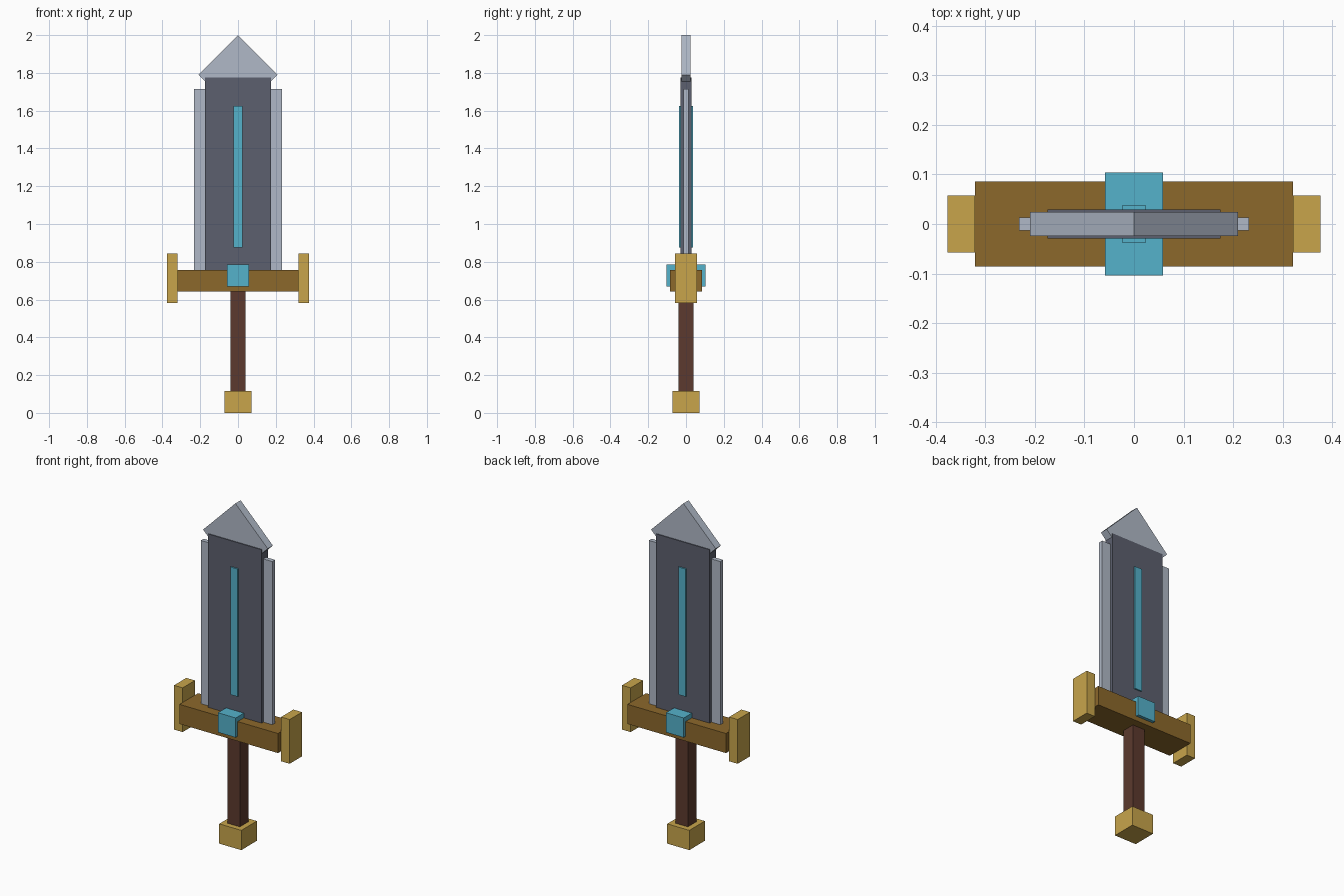
import bpy
import bmesh
from math import radians
from mathutils import Matrix, Vector

cube = bpy.data.objects.get("Cube")
if cube:
    bpy.data.objects.remove(cube, do_unlink=True)


def material(name, rgb):
    """Flat material from an 8-bit sRGB colour."""
    colour = [((c / 255 + 0.055) / 1.055) ** 2.4 for c in rgb] + [1]
    mat = bpy.data.materials.new(name)
    mat.use_nodes = True
    mat.diffuse_color = colour
    mat.node_tree.nodes["Principled BSDF"].inputs["Base Color"].default_value = colour
    return mat


gold = material("gold", (200, 165, 75))
bronze = material("bronze", (140, 104, 43))
leather = material("dark leather", (92, 58, 46))
steel = material("dark steel", (92, 96, 110))
silver = material("pale silver", (176, 185, 199))
cyan = material("glowing cyan", (85, 178, 203))


def box(name, mat, half_x, half_y, z0, z1, x=0, turn=0):
    """Box centred at x, between two heights, optionally turned about y."""
    bm = bmesh.new()
    bmesh.ops.create_cube(bm, size=1)
    bm.transform(Matrix.Rotation(radians(turn), 4, 'Y')
                 @ Matrix.Diagonal((2 * half_x, 2 * half_y, z1 - z0, 1)))
    mesh = bpy.data.meshes.new(name)
    bm.to_mesh(mesh)
    bm.free()
    mesh.materials.append(mat)
    obj = bpy.data.objects.new(name, mesh)
    obj.location = Vector((x, 0, (z0 + z1) / 2))
    bpy.context.collection.objects.link(obj)
    return obj


# Handle
box("pommel", gold, 0.072, 0.072, 0, 0.116)
box("grip", leather, 0.04, 0.04, 0.116, 0.642)

# Crossguard with a gem block through its middle
box("crossguard", bronze, 0.32, 0.086, 0.642, 0.757)
box("guard_gem", cyan, 0.058, 0.104, 0.67, 0.785)

# Blade core with a raised strip on both faces
box("blade_core", steel, 0.174, 0.029, 0.757, 1.776)
box("blade_rune", cyan, 0.024, 0.037, 0.875, 1.625)

# Tip: a square block standing on its corner, sunk into the core
side = 0.42 / 2 ** 0.5
box("blade_tip", silver, side / 2, 0.024, 1.79 - side / 2, 1.79 + side / 2, turn=45)

# Mirrored guard ends and cutting edges
for label, sign in (("left", 1), ("right", -1)):
    box(label + "_guard_end", gold, 0.028, 0.057, 0.583, 0.843, x=sign * 0.348)
    box(label + "_cutting_edge", silver, 0.029, 0.013, 0.757, 1.716, x=sign * 0.203)
